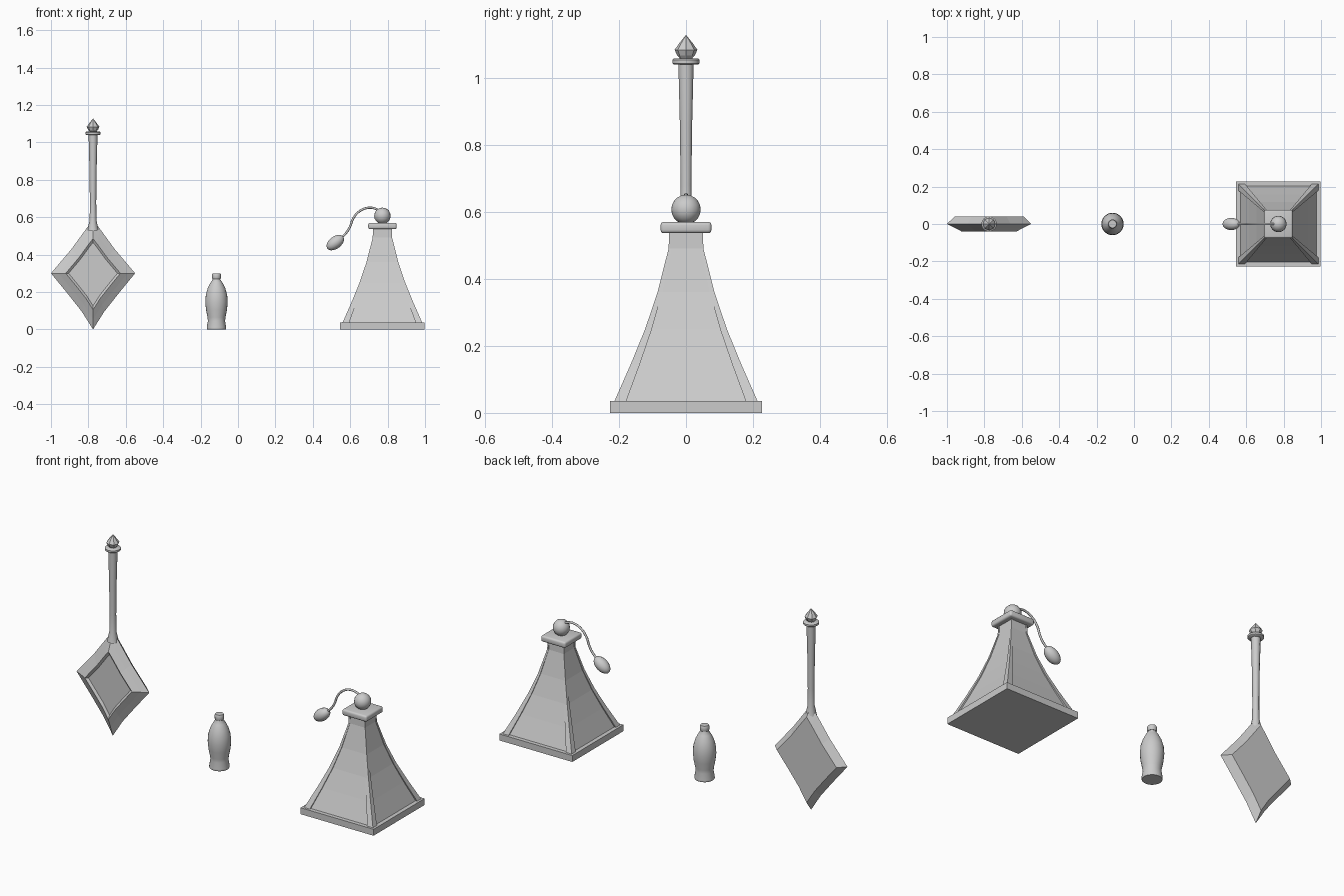
import bpy, bmesh, math
from mathutils import Vector, Matrix

if "Cube" in bpy.data.objects:
    bpy.data.objects.remove(bpy.data.objects["Cube"])


def finish(name, bm, smooth=None):
    bmesh.ops.remove_doubles(bm, verts=bm.verts, dist=1e-5)
    bmesh.ops.recalc_face_normals(bm, faces=bm.faces)
    me = bpy.data.meshes.new(name)
    bm.to_mesh(me)
    bm.free()
    ob = bpy.data.objects.new(name, me)
    bpy.context.collection.objects.link(ob)
    if smooth:
        bpy.ops.object.select_all(action='DESELECT')
        ob.select_set(True)
        bpy.context.view_layer.objects.active = ob
        bpy.ops.object.shade_smooth_by_angle(angle=math.radians(smooth))
    return ob


def loft(name, rings, smooth=None):
    """Skin a stack of point rings and cap both ends."""
    bm = bmesh.new()
    vs = [[bm.verts.new(p) for p in r] for r in rings]
    n = len(rings[0])
    for a, b in zip(vs, vs[1:]):
        for i in range(n):
            j = (i + 1) % n
            bm.faces.new((a[i], a[j], b[j], b[i]))
    bm.faces.new(vs[0])
    bm.faces.new(vs[-1])
    return finish(name, bm, smooth)


def lathe(name, x, profile, sides, smooth=None):
    rings = []
    for r, z in profile:
        rings.append([(x + r * math.cos(2 * math.pi * i / sides),
                       r * math.sin(2 * math.pi * i / sides), z) for i in range(sides)])
    return loft(name, rings, smooth)


def box(name, x, half, z0, z1, bevel=0):
    bm = bmesh.new()
    bmesh.ops.create_cube(bm, size=1, matrix=Matrix.Translation((x, 0, (z0 + z1) / 2))
                          @ Matrix.Diagonal((2 * half, 2 * half, z1 - z0, 1)))
    if bevel:
        bmesh.ops.bevel(bm, geom=bm.edges[:], offset=bevel, segments=3,
                        affect='EDGES', profile=0.5)
    return finish(name, bm, 30 if bevel else None)


def ellipsoid(name, matrix, u, v):
    bm = bmesh.new()
    bmesh.ops.create_uvsphere(bm, u_segments=u, v_segments=v, radius=1, matrix=matrix)
    return finish(name, bm, 60)


# Hand mirror: diamond frame with bevelled rim and shallow recessed glass
MX = -0.775
side = [(0.06, 0.095), (0.135, 0.19), (0.225, 0.3), (0.115, 0.43), (0.035, 0.54)]
outline = [(0, 0.0)] + side + [(0, 0.585)] + [(-x, z) for x, z in reversed(side)]


def diamond(s, y):
    return [(MX + s * x, y, 0.3 + s * (z - 0.3)) for x, z in outline]


loft("mirror_head", [diamond(0.82, 0.04), diamond(1, 0.0), diamond(0.82, -0.02),
                     diamond(0.65, -0.04), diamond(0.58, -0.03)])

# Mirror handle, collar and finial
lathe("mirror_handle", MX, [(0.03, 0.53), (0.018, 0.585), (0.017, 0.68), (0.019, 0.85),
                            (0.024, 1.045)], 10, 40)
lathe("handle_collar", MX, [(0.036, 1.039), (0.041, 1.043), (0.041, 1.053),
                            (0.036, 1.057)], 16, 40)
lathe("handle_finial", MX, [(0.016, 1.055), (0.026, 1.066), (0.034, 1.083), (0.02, 1.103),
                            (0.0005, 1.127)], 8)

# Small rounded bottle and its cap
BX = -0.115
lathe("small_bottle", BX, [(0.05, 0), (0.052, 0.004), (0.052, 0.01), (0.046, 0.045),
                           (0.048, 0.065), (0.056, 0.105), (0.06, 0.145), (0.057, 0.185),
                           (0.047, 0.22), (0.032, 0.25), (0.02, 0.268), (0.02, 0.28)], 24, 45)
lathe("small_bottle_cap", BX, [(0.022, 0.27), (0.024, 0.274), (0.024, 0.293),
                               (0.021, 0.3)], 24, 40)

# Large perfume bottle: flared square body with recessed panels between corner ribs
PX = 0.772
box("bottle_base", PX, 0.226, 0, 0.036)


def ribbed_square(h, z):
    k, d = 0.835 * h, 0.045 * h
    quarter = [(h, -k), (h - d, -k), (h - d, k), (h, k), (h, h)]
    pts = []
    for q in range(4):
        c, s = [(1, 0), (0, 1), (-1, 0), (0, -1)][q]
        pts += [(PX + c * x - s * y, s * x + c * y, z) for x, y in quarter]
    return pts


loft("bottle_body", [ribbed_square(h, z) for h, z in
                     [(0.214, 0.034), (0.165, 0.145), (0.122, 0.25), (0.085, 0.36),
                      (0.052, 0.49), (0.05, 0.54)]])
box("bottle_collar", PX, 0.076, 0.536, 0.57, 0.01)

# Stopper ball, spray tube and squeeze bulb
ellipsoid("stopper_ball", Matrix.Translation((PX, 0, 0.607)) @ Matrix.Scale(0.044, 4), 16, 10)

curve = bpy.data.curves.new("spray_tube", 'CURVE')
curve.dimensions = '3D'
curve.bevel_depth = 0.006
curve.bevel_resolution = 2
curve.resolution_u = 6
path = [(0.76, 0.63), (0.735, 0.645), (0.695, 0.65), (0.65, 0.632), (0.617, 0.595),
        (0.597, 0.545), (0.575, 0.512), (0.545, 0.485)]
sp = curve.splines.new('BEZIER')
sp.bezier_points.add(len(path) - 1)
for bp, (x, z) in zip(sp.bezier_points, path):
    bp.co = (x, 0, z)
    bp.handle_left_type = bp.handle_right_type = 'AUTO'
tube = bpy.data.objects.new("spray_tube", curve)
bpy.context.collection.objects.link(tube)

aim = Vector((0.8, 0, 0.6)).to_track_quat('Z', 'Y').to_matrix().to_4x4()
ellipsoid("squeeze_bulb", Matrix.Translation((0.52, 0, 0.464)) @ aim
          @ Matrix.Diagonal((0.033, 0.033, 0.053, 1)), 16, 10)
